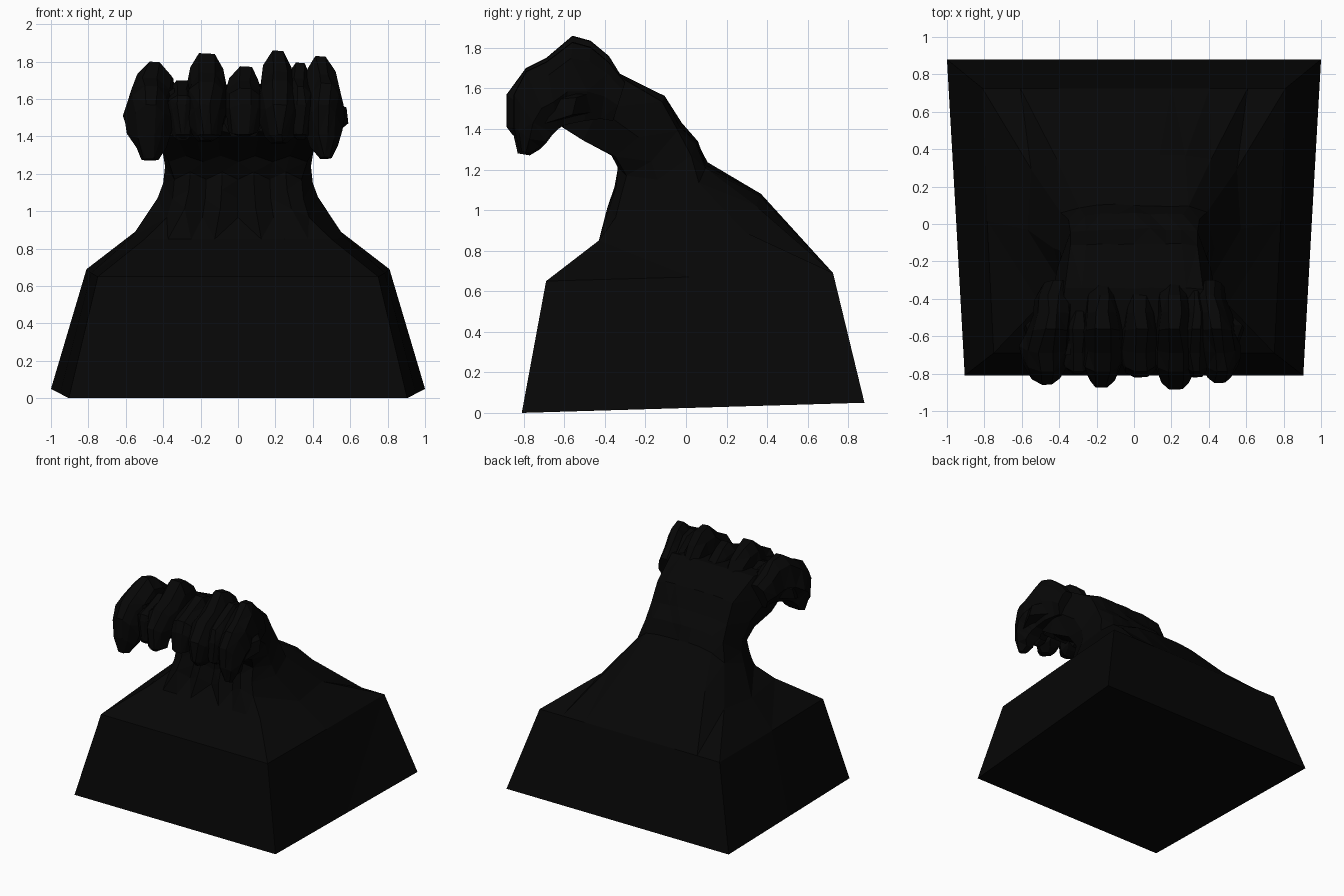
import bpy, bmesh, random

if "Cube" in bpy.data.objects:
    bpy.data.objects.remove(bpy.data.objects["Cube"])

random.seed(4)
black = bpy.data.materials.new("matte black")
black.diffuse_color = (0.002, 0.002, 0.002, 1)
black.use_nodes = True
black.node_tree.nodes["Principled BSDF"].inputs["Base Color"].default_value = black.diffuse_color


def loft(name, rings):
    """Skin a list of equally long closed rings and cap both ends."""
    bm = bmesh.new()
    loops = [[bm.verts.new(p) for p in ring] for ring in rings]
    n = len(loops[0])
    for a, b in zip(loops, loops[1:]):
        for i in range(n):
            j = (i + 1) % n
            bm.faces.new((a[i], a[j], b[j], b[i]))
    bm.faces.new(loops[0][::-1])
    bm.faces.new(loops[-1])
    bmesh.ops.triangulate(bm, faces=bm.faces[:])
    bmesh.ops.recalc_face_normals(bm, faces=bm.faces[:])
    mesh = bpy.data.meshes.new(name)
    bm.to_mesh(mesh)
    bm.free()
    mesh.materials.append(black)
    obj = bpy.data.objects.new(name, mesh)
    bpy.context.collection.objects.link(obj)
    return obj


COLS = 9


def body_ring(back, front, wb, wf, wm, zm, rough, drop):
    """Front row, right side point, back row (lower at its ends), left point."""
    us = [-1 + 2 * i / (COLS - 1) for i in range(COLS)]
    ring = []
    for i, u in enumerate(us):
        dz = rough * (0.8 if i % 2 else -0.8)
        dy = rough * ((-0.4 if i % 2 else 0.9) + random.uniform(-.3, .3))
        ring.append((u * wf, front[0] + dy, front[1] + dz))
    ym = (back[0] + front[0]) / 2
    ring.append((wm, ym, zm))
    for u in reversed(us):
        r = rough * random.uniform(-.5, 0)
        ring.append((u * wb, back[0] + r - drop * .4 * u ** 4,
                     back[1] + r - drop * u ** 4))
    ring.append((-wm, ym, zm))
    return ring


# Tapered block rising into the leaning column of the wave
body = [
    ((.88, .05), (-.81, 0), 1.0, .905, .952, .025, 0, 0),
    ((.725, .69), (-.69, .65), .81, .75, .785, .67, 0, 0),
    ((.37, 1.08), (-.43, .85), .55, .50, .57, .86, 0, .19),
    ((.11, 1.24), (-.37, .99), .39, .38, .43, 1.07, .03, .10),
    ((.06, 1.34), (-.34, 1.09), .35, .35, .40, 1.15, .03, .06),
    ((-.02, 1.43), (-.32, 1.19), .34, .34, .39, 1.24, .025, .03),
    ((-.10, 1.57), (-.37, 1.28), .34, .37, .41, 1.36, .02, .03),
    ((-.34, 1.68), (-.52, 1.36), .37, .42, .45, 1.50, .02, 0),
    ((-.62, 1.66), (-.62, 1.42), .40, .42, .46, 1.52, .015, 0),
]
loft("wave_body", [body_ring(*r) for r in body])


def claw(name, cx, w, top, tip, reach, lean):
    """Curled foam finger: outer and inner edge of each cross-section."""
    k = top - 1.86
    # outer point, inner point, width factor, share of the sideways lean
    sections = [
        ((-.30, 1.63), (-.36, 1.44), .65, 0),
        ((-.38, 1.76 + k), (-.42, 1.45), .75, .1),
        ((-.47, top - .025), (-.50, 1.44), .85, .3),
        ((-.56, top), (-.60, 1.42), .95, .6),
        ((-.69, 1.75 + k * .6), (-.63, 1.40), 1.05, .9),
        ((-.79, 1.70 + k * .5), (-.66, tip + .10), 1.0, 1.0),
        ((reach, 1.57), (-.69, tip + .06), .85, 1.0),
        ((reach, 1.41), (-.72, tip + .03), .6, 1.0),
        ((reach + .03, tip + .01), (-.77, tip), .28, 1.0),
    ]
    rings = []
    for (oy, oz), (iy, iz), s, d in sections:
        x, hw = cx + lean * d, w * s
        ring = []
        # t runs from the outer ridge (0) to the inner edge (1)
        for u, t in ((-.25, 0), (.3, .01), (.7, .2), (1, .6), (.5, 1),
                     (-.45, 1), (-1, .65), (-.7, .18)):
            ring.append((x + u * hw + random.uniform(-.012, .012),
                         oy + (iy - oy) * t, oz + (iz - oz) * t))
        rings.append(ring)
    return loft(name, rings)


# Foam fingers along the crest, left to right
for i, c in enumerate([
        (-.42, .135, 1.80, 1.27, -.86, -.05),
        (-.30, .10, 1.70, 1.38, -.80, 0),
        (-.17, .12, 1.845, 1.37, -.875, 0),
        (.03, .12, 1.775, 1.40, -.82, 0),
        (.21, .12, 1.86, 1.36, -.885, .01),
        (.33, .09, 1.795, 1.38, -.82, 0),
        (.41, .11, 1.83, 1.28, -.85, .05)]):
    claw(f"foam_finger_{i + 1}", *c)

# Ragged side spurs where the crest overhangs the column
for side in (-1, 1):
    rings = []
    for y, z0, z1, x in ((-.36, 1.46, 1.60, .40), (-.46, 1.46, 1.62, .50),
                         (-.54, 1.45, 1.58, .59), (-.70, 1.40, 1.60, .53)):
        rings.append([(side * .32, y, z0), (side * x, y - .02, z0 + .02),
                      (side * (x - .01), y, (z0 + z1) / 2 + .04),
                      (side * .34, y, z1 + .06)])
    loft("left_spur" if side < 0 else "right_spur", rings)
